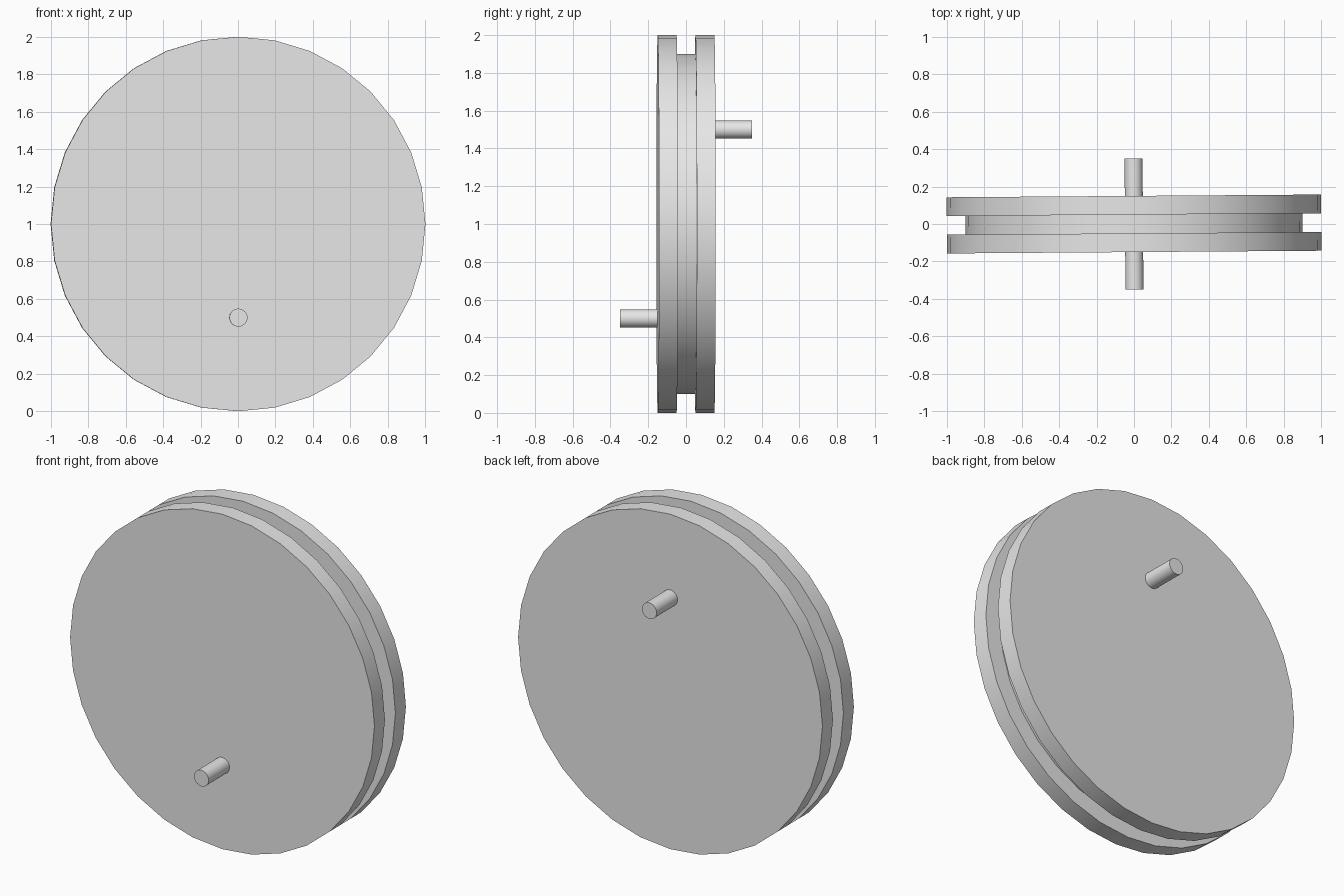
import bpy
import math
from mathutils import Matrix

cube = bpy.data.objects.get("Cube")
if cube:
    bpy.data.objects.remove(cube, do_unlink=True)

GREY = (0.8, 0.8, 0.8, 1.0)
grey = bpy.data.materials.new("plain_grey")
grey.use_nodes = True
grey.diffuse_color = GREY
for node in grey.node_tree.nodes:
    if node.type == "BSDF_PRINCIPLED":
        node.inputs["Base Color"].default_value = GREY

# The whole wheel is turned very slightly about the vertical axis
TURN = Matrix.Rotation(math.radians(0.42), 4, "Z")


def disc(name, radius, y0, y1, z):
    """Cylinder lying along y between y0 and y1, centred at height z."""
    bpy.ops.mesh.primitive_cylinder_add(vertices=32, radius=radius, depth=y1 - y0)
    obj = bpy.context.object
    obj.name = name
    obj.data.name = name
    # A vertex sits at each end of the horizontal and vertical diameters
    obj.data.transform(Matrix.Rotation(math.pi / 2, 4, "X"))
    obj.matrix_world = TURN @ Matrix.Translation((0, (y0 + y1) / 2, z))
    obj.data.materials.append(grey)
    bpy.ops.object.shade_smooth_by_angle(angle=math.radians(30))
    return obj


# Groove core between the two flanges
disc("groove_core", 0.9, -0.05, 0.05, 1.0)

# Flanges
disc("front_flange", 1.0, -0.15, -0.05, 1.0)
disc("back_flange", 1.0, 0.05, 0.15, 1.0)

# Crank pins on opposite sides of the axis
disc("front_crank_pin", 0.048, -0.35, -0.15, 0.5)
disc("back_crank_pin", 0.048, 0.15, 0.35, 1.5)
